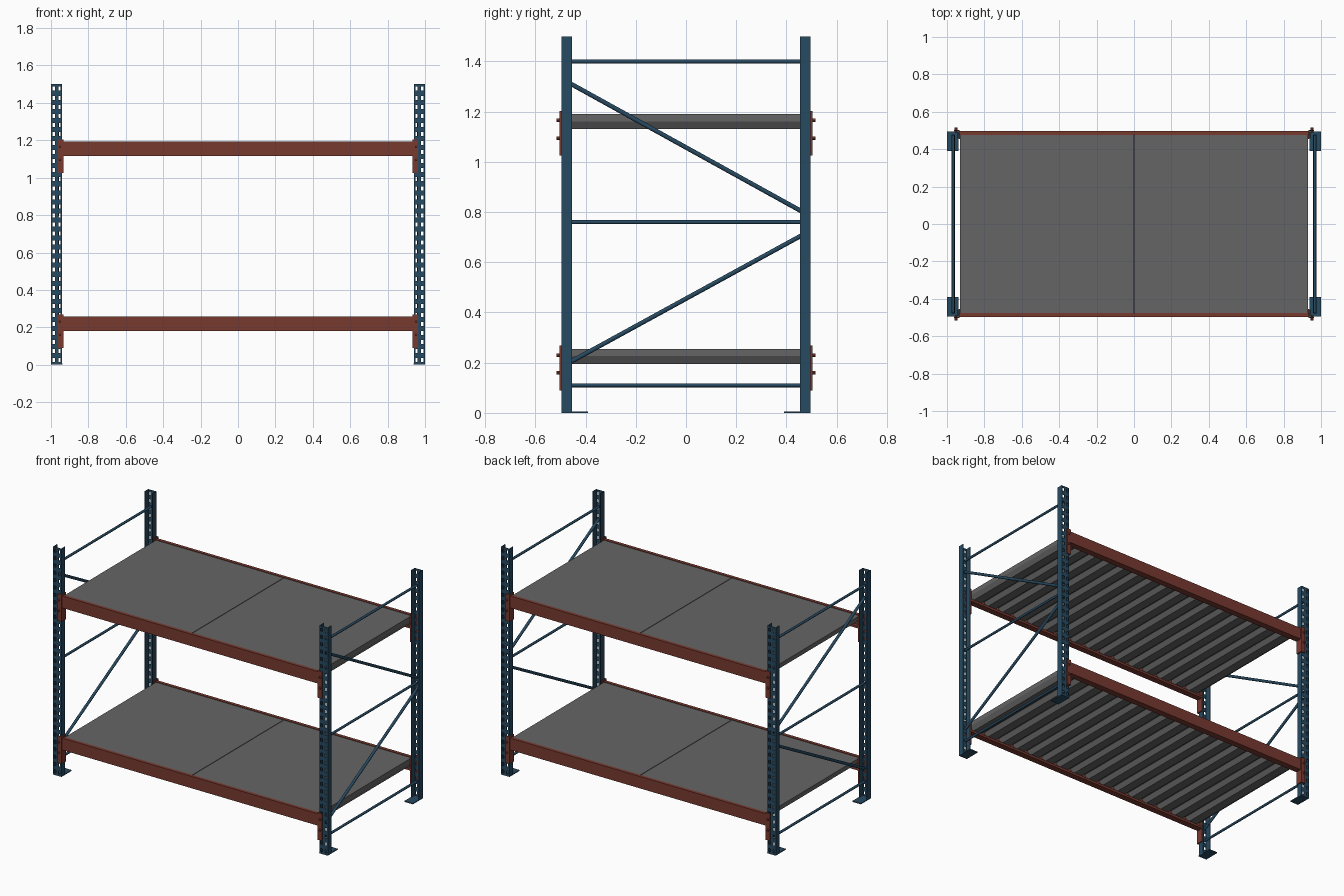
import bpy, bmesh
from math import pi
from mathutils import Vector

old = bpy.data.objects.get("Cube")
if old:
    bpy.data.objects.remove(old, do_unlink=True)


def material(name, rgb):
    m = bpy.data.materials.new(name)
    m.use_nodes = True
    m.diffuse_color = (*rgb, 1)
    m.node_tree.nodes["Principled BSDF"].inputs["Base Color"].default_value = (*rgb, 1)
    return m


BLUE = material("dark blue paint", (0.02, 0.068, 0.12))
RED = material("rust red paint", (0.19, 0.042, 0.03))
GREY = material("grey steel", (0.13, 0.13, 0.13))


def finish(name, bm, mat):
    mesh = bpy.data.meshes.new(name)
    bmesh.ops.recalc_face_normals(bm, faces=bm.faces)
    bm.to_mesh(mesh)
    bm.free()
    mesh.materials.append(mat)
    ob = bpy.data.objects.new(name, mesh)
    bpy.context.collection.objects.link(ob)
    return ob


def add_box(bm, lo, hi):
    lo, hi = Vector(lo), Vector(hi)
    verts = bmesh.ops.create_cube(bm, size=1)["verts"]
    for v in verts:
        v.co = (lo + hi) / 2 + v.co * (hi - lo)


def box(name, lo, hi, mat):
    bm = bmesh.new()
    # allow corners in either order, so parts can be mirrored by sign
    add_box(bm, [min(a, b) for a, b in zip(lo, hi)], [max(a, b) for a, b in zip(lo, hi)])
    return finish(name, bm, mat)


def prism(name, profile, axis, start, end, mat):
    """Closed profile extruded along x (profile in y, z) or y (profile in x, z)."""
    bm = bmesh.new()
    place = (lambda p, t: (t, *p)) if axis == "x" else (lambda p, t: (p[0], t, p[1]))
    face = bm.faces.new([bm.verts.new(place(p, start)) for p in profile])
    moved = bmesh.ops.extrude_face_region(bm, geom=[face])["geom"]
    shift = Vector(place((0, 0), end - start))
    bmesh.ops.translate(bm, vec=shift, verts=[g for g in moved if isinstance(g, bmesh.types.BMVert)])
    return finish(name, bm, mat)


def rod(name, a, b, radius, sides, mat):
    a, b = Vector(a), Vector(b)
    bm = bmesh.new()
    bmesh.ops.create_cone(bm, cap_ends=True, segments=sides, radius1=radius,
                          radius2=radius, depth=(b - a).length)
    turn = (b - a).to_track_quat("Z", "Y").to_matrix()
    for v in bm.verts:
        v.co = (a + b) / 2 + turn @ v.co
    ob = finish(name, bm, mat)
    for p in ob.data.polygons:
        p.use_smooth = len(p.vertices) == 4
    ob.data.set_sharp_from_angle(angle=pi / 4)
    return ob


HEIGHT, HOLES = 1.5, 31
PITCH = HEIGHT / HOLES


def upright(name, sx, sy):
    """Channel open to the inside, with two columns of slots in its web."""
    bm = bmesh.new()
    xs = [-0.030, -0.022, -0.009, 0.009, 0.022, 0.030]
    zs = [0]
    for i in range(HOLES):
        zs += [PITCH * (i + 0.28), PITCH * (i + 0.72)]
    zs.append(HEIGHT)
    path = [(xs[0], 0.455)] + [(x, 0.495) for x in xs] + [(xs[-1], 0.455)]
    grid = [[bm.verts.new((sx * (0.97 + x), sy * y, z)) for z in zs] for x, y in path]
    for i in range(len(path) - 1):
        for j in range(len(zs) - 1):
            if i in (2, 4) and j % 2 == 1:
                continue
            bm.faces.new((grid[i][j], grid[i + 1][j], grid[i + 1][j + 1], grid[i][j + 1]))
    ob = finish(name, bm, BLUE)
    # make the sheet normals point away from the channel centre
    bm = bmesh.new()
    bm.from_mesh(ob.data)
    centre = Vector((sx * 0.97, sy * 0.47, 0))
    for f in bm.faces:
        out = f.calc_center_median() - centre
        out.z = 0
        if f.normal.dot(out) < 0:
            f.normal_flip()
    bm.to_mesh(ob.data)
    bm.free()
    mod = ob.modifiers.new("sheet thickness", "SOLIDIFY")
    mod.thickness = 0.004
    mod.offset = -1


# End frames: uprights, feet and braces
for sx, side in ((1, "left"), (-1, "right")):
    for sy, end in ((-1, "front"), (1, "back")):
        upright(f"{end}_{side}_upright", sx, sy)
        box(f"{end}_{side}_foot", (sx * 0.938, sy * 0.39, 0), (sx, sy * 0.495, 0.006), BLUE)
    x = sx * 0.967
    for n, z in enumerate((0.11, 0.76, 1.40)):
        rod(f"{side}_cross_brace_{n}", (x, -0.475, z), (x, 0.475, z), 0.008, 12, BLUE)
    for n, (za, zb) in enumerate(((0.195, 0.715), (1.32, 0.795))):
        rod(f"{side}_diagonal_brace_{n}", (x, -0.475, za), (x, 0.475, zb), 0.009, 12, BLUE)


def shelf(level, z):
    """One level; z is the underside of its beams."""
    for sy, end in ((-1, "front"), (1, "back")):
        # Beam with an inner ledge carrying the deck
        profile = [(0.497, 0), (0.497, 0.078), (0.476, 0.078), (0.476, 0.015),
                   (0.455, 0.015), (0.455, 0)]
        prism(f"{level}_{end}_beam", [(sy * y, z + h) for y, h in profile],
              "x", -0.936, 0.936, RED)
        for sx, side in ((1, "left"), (-1, "right")):
            # Angled connector with two bolts
            name = f"{level}_{end}_{side}"
            box(name + "_connector_face", (sx * 0.932, sy * 0.496, z - 0.09),
                (sx * 0.962, sy * 0.503, z + 0.088), RED)
            box(name + "_connector_flange", (sx * 0.932, sy * 0.457, z - 0.09),
                (sx * 0.939, sy * 0.503, z + 0.088), RED)
            for n, h in enumerate((-0.02, 0.05)):
                bx = sx * 0.952
                rod(f"{name}_bolt_{n}", (bx, sy * 0.49, z + h), (bx, sy * 0.515, z + h),
                    0.007, 8, RED)

    # Two flat deck panels with a narrow seam
    for sx, side in ((1, "left"), (-1, "right")):
        box(f"{level}_{side}_deck_panel", (sx * 0.002, -0.475, z + 0.05),
            (sx * 0.93, 0.475, z + 0.075), GREY)
    # Corrugated sheet under the panels
    ribs, half = 16, 0.93
    step = 2 * half / ribs
    low, high = z + 0.015, z + 0.046
    points = [(-half, z + 0.051)]
    for i in range(ribs):
        start = -half + i * step
        points += [(start + step * f, h) for f, h in
                   ((0, high), (0.2, high), (0.35, low), (0.85, low))]
    points += [(half, high), (half, z + 0.051)]
    prism(f"{level}_corrugated_deck", points, "y", -0.475, 0.475, GREY)


shelf("lower", 0.18)
shelf("upper", 1.115)
